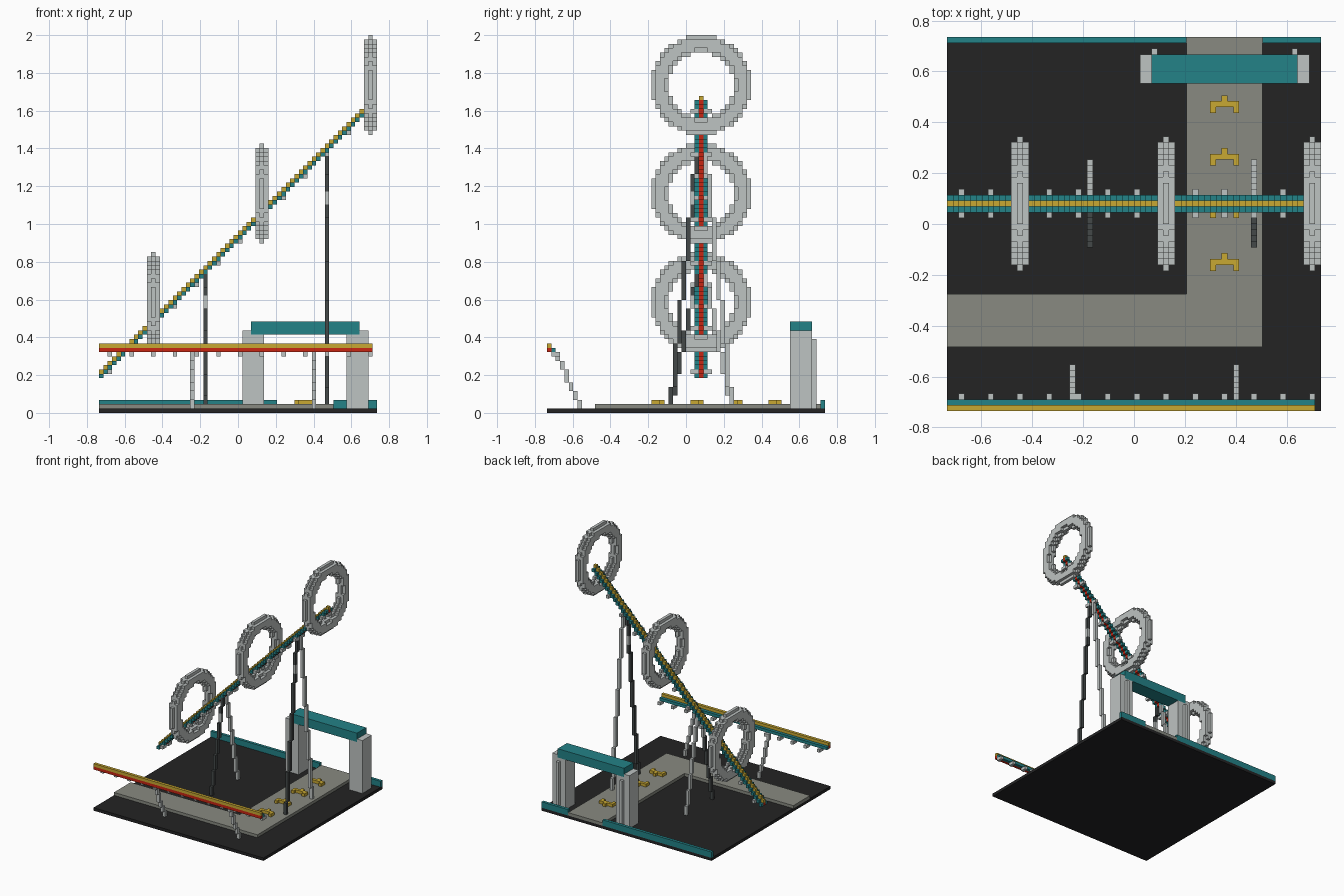
import bpy
import bmesh
from mathutils import Vector

cube = bpy.data.objects.get("Cube")
if cube:
    bpy.data.objects.remove(cube, do_unlink=True)

V = 2 / 87  # size of one block


def srgb(*rgb):
    return [((c / 255 + 0.055) / 1.055) ** 2.4 for c in rgb] + [1]


def material(name, colour):
    m = bpy.data.materials.new(name)
    m.use_nodes = True
    m.diffuse_color = colour
    node = next(n for n in m.node_tree.nodes if n.type == "BSDF_PRINCIPLED")
    node.inputs["Base Color"].default_value = colour
    return m


BLACK = material("black", srgb(35, 35, 36))
STONE = material("stone grey", srgb(136, 138, 129))
LIGHT = material("light grey", srgb(190, 195, 194))
DARK = material("dark grey", srgb(68, 73, 73))
TEAL = material("teal", srgb(35, 130, 135))
YELLOW = material("yellow", srgb(200, 168, 50))
RED = material("red", srgb(200, 38, 18))

SIDES = [Vector(d) for d in
         ((1, 0, 0), (-1, 0, 0), (0, 1, 0), (0, -1, 0), (0, 0, 1), (0, 0, -1))]


def finish(name, bm, mats):
    bmesh.ops.scale(bm, vec=(V, V, V), verts=bm.verts)
    mesh = bpy.data.meshes.new(name)
    bm.to_mesh(mesh)
    bm.free()
    for m in mats:
        mesh.materials.append(m)
    obj = bpy.data.objects.new(name, mesh)
    bpy.context.collection.objects.link(obj)
    return obj


def blocks(name, cells):
    """Outer skin of a set of unit blocks, given as {(x, y, z): material}."""
    bm = bmesh.new()
    mats = list(dict.fromkeys(cells.values()))
    for cell, mat in cells.items():
        centre = Vector(cell) + Vector((0.5, 0.5, 0.5))
        for n in SIDES:
            if tuple(int(a + b) for a, b in zip(cell, n)) in cells:
                continue
            u = Vector((n.y, n.z, n.x)) / 2
            w = n.cross(u)
            mid = centre + n / 2
            corners = (mid + u + w, mid - u + w, mid - u - w, mid + u - w)
            face = bm.faces.new([bm.verts.new(c) for c in corners])
            face.material_index = mats.index(mat)
    bmesh.ops.remove_doubles(bm, verts=bm.verts, dist=0.001)
    return finish(name, bm, mats)


def box(name, x, y, z, mat):
    """Cuboid from (low, high) pairs in blocks."""
    bm = bmesh.new()
    bmesh.ops.create_cube(bm, size=1)
    for v in bm.verts:
        v.co = [(a + b) / 2 + c * (b - a) for (a, b), c in zip((x, y, z), v.co)]
    return finish(name, bm, [mat])


# Ground and L-shaped path
box("ground", (-32, 32), (-32, 32), (0, 1), BLACK)
box("path_long", (9, 22), (-21, 32), (1, 2), STONE)
box("path_side", (-32, 9), (-21, -12), (1, 2), STONE)
box("back_curb_right", (-32, 9), (31, 32), (1, 3), TEAL)
box("back_curb_left", (22, 32), (31, 32), (1, 3), TEAL)

# Arrows along the path
for k in range(4):
    y = -8 + 9 * k
    arrow = {(x, y + 1, 2): YELLOW for x in range(13, 18)}
    arrow.update({(13, y, 2): YELLOW, (17, y, 2): YELLOW, (15, y + 2, 2): YELLOW})
    blocks(f"path_arrow_{k + 1}", arrow)

# Gateway at the back
for side, x, outer, rib in (("right", 1, (1, 3), 3), ("left", 25, (28, 30), 27)):
    box(f"gate_pillar_{side}", (x, x + 5), (24, 29), (1, 18), LIGHT)
    box(f"gate_pillar_top_{side}", outer, (24, 29), (18, 19), LIGHT)
    box(f"gate_pillar_rib_{side}", (rib, rib + 1), (29, 30), (1, 17), LIGHT)
box("gate_beam", (3, 28), (24, 29), (18, 21), TEAL)

# Climbing track: red core, teal sides, yellow top, small grey pegs
track = {}
for i in range(64):
    x, z = i - 32, i + 8
    track.update({(x, 2, z): TEAL, (x, 4, z): TEAL,
                  (x, 3, z): RED, (x, 3, z + 1): YELLOW})
    if i % 5 == 2:
        for y in (1, 2, 4, 5):
            track[x, y, z - 1] = LIGHT
blocks("climbing_track", track)

# Level track along the front edge
front = {}
for x in range(-32, 31):
    front.update({(x, -32, 14): RED, (x, -32, 15): YELLOW, (x, -31, 14): TEAL})
    if x % 5 == 0:
        front[x, -31, 13] = front[x, -30, 13] = LIGHT
blocks("front_track", front)

# Rings round the climbing track, rounded by a narrower pair of side layers
for k in range(3):
    ring = {}
    for layer in range(3):
        inner, outer = (7.6, 11.45) if layer == 1 else (8.2, 10.9)
        for y in range(-11, 12):
            for z in range(-11, 12):
                if inner <= (y * y + z * z) ** 0.5 <= outer:
                    ring[25 * k - 21 + layer, y + 3, 25 * k + 25 + z] = LIGHT
    blocks(f"ring_{k + 1}", ring)


def leg(name, x, foot, top, height, mat, band=()):
    """Stepped leaning leg from the ground up, with an optional light band."""
    cells = {}
    for z in range(1, height):
        y = round(foot + (top - foot) * (z - 1) / (height - 2))
        cells[x, y, z] = LIGHT if z in band else mat
    blocks(name, cells)


# Legs of both tracks
for place, x, height, band in (("low", -8, 32, range(24, 27)),
                               ("high", 20, 60, range(48, 51))):
    leg(f"{place}_front_leg", x, -4, 2, height, DARK, band)
    leg(f"{place}_back_leg", x, 10, 4, height, LIGHT)
for side, x in (("right", -11), ("left", 17)):
    leg(f"front_track_leg_{side}", x, -25, -30, 14, LIGHT)
